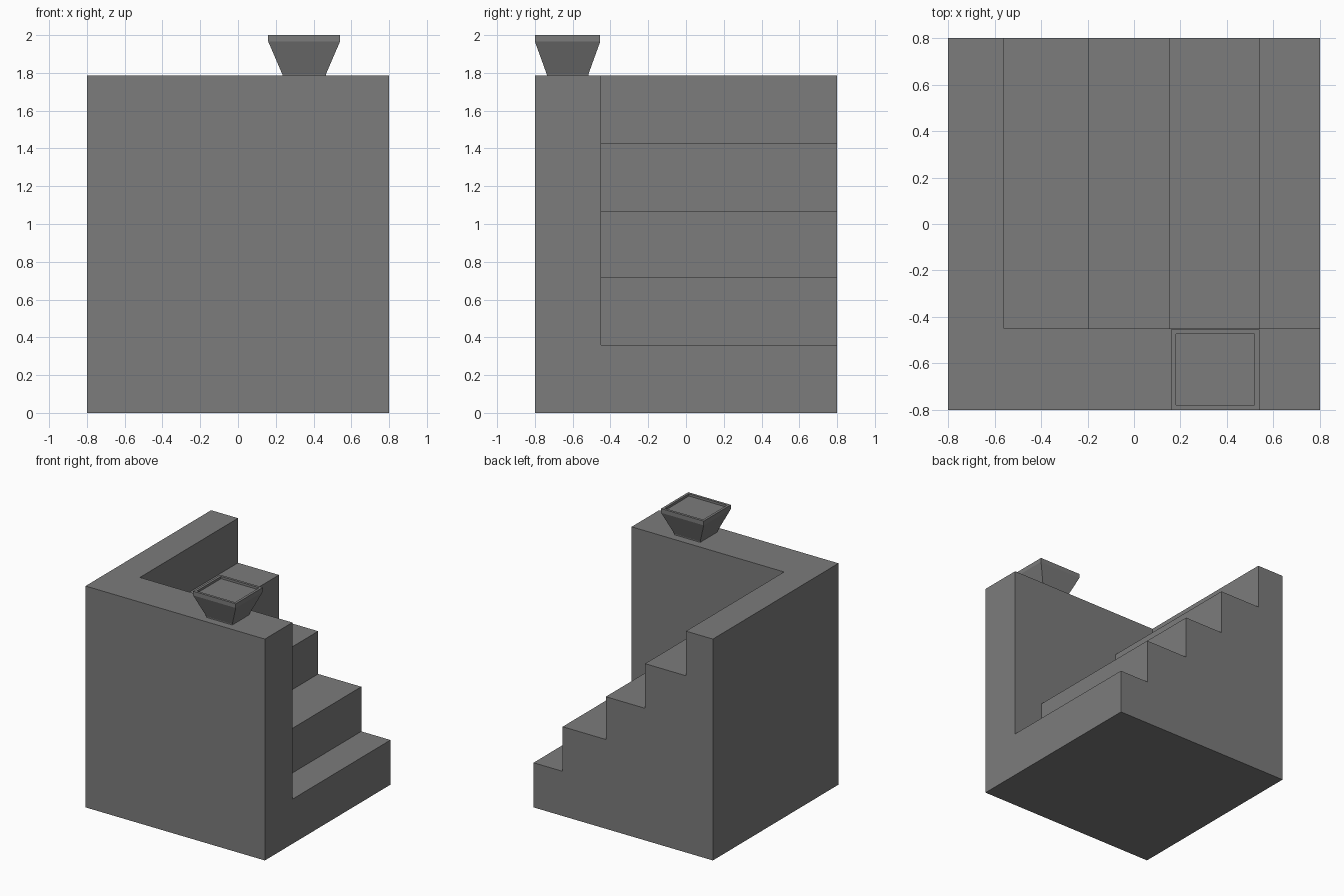
import bpy, bmesh

if "Cube" in bpy.data.objects:
    bpy.data.objects.remove(bpy.data.objects["Cube"])

stone = bpy.data.materials.new("grey stone")
stone.diffuse_color = (0.2, 0.2, 0.2, 1)
stone.use_nodes = True
stone.node_tree.nodes["Principled BSDF"].inputs["Base Color"].default_value = stone.diffuse_color


def make_object(name, bm):
    bmesh.ops.recalc_face_normals(bm, faces=bm.faces)
    mesh = bpy.data.meshes.new(name)
    bm.to_mesh(mesh)
    bm.free()
    mesh.materials.append(stone)
    obj = bpy.data.objects.new(name, mesh)
    bpy.context.collection.objects.link(obj)
    return obj


def prism(name, profile, y0, y1):
    """Extrude an x-z outline along y."""
    bm = bmesh.new()
    face = bm.faces.new([bm.verts.new((x, y0, z)) for x, z in profile])
    ext = bmesh.ops.extrude_face_region(bm, geom=[face])
    verts = [v for v in ext["geom"] if isinstance(v, bmesh.types.BMVert)]
    bmesh.ops.translate(bm, verts=verts, vec=(0, y1 - y0, 0))
    return make_object(name, bm)


# Solid block
H = 1.785
block = prism("stair_block", [(-0.8, 0), (0.8, 0), (0.8, H), (-0.8, H)], -0.8, 0.8)

# Stair-shaped cutter, leaving the front wall and five levels
edges = [-0.56, -0.195, 0.155, 0.54, 1.0]
levels = [1.425, 1.065, 0.72, 0.36]
outline = [(1.0, 2.2), (edges[0], 2.2)]
for i, z in enumerate(levels):
    outline += [(edges[i], z), (edges[i + 1], z)]
cutter = prism("stair_cutter", outline, -0.45, 1.0)
cutter.hide_render = True

cut = block.modifiers.new("cut stairs", 'BOOLEAN')
cut.operation = 'DIFFERENCE'
cut.solver = 'EXACT'
cut.object = cutter
bpy.context.view_layer.objects.active = block
bpy.ops.object.modifier_apply(modifier=cut.name)
bpy.data.objects.remove(cutter)

# Square planter: rings of (half x, half y, z), outside up, then into the recess
rings = [(0.115, 0.11, H), (0.115, 0.11, 1.792), (0.19, 0.173, 1.966),
         (0.19, 0.173, 2.0), (0.17, 0.153, 2.0), (0.17, 0.153, 1.982)]
cx, cy = 0.35, -0.627
bm = bmesh.new()
loops = [[bm.verts.new((cx + sx * hx, cy + sy * hy, z))
          for sx, sy in ((-1, -1), (1, -1), (1, 1), (-1, 1))]
         for hx, hy, z in rings]
for a, b in zip(loops, loops[1:]):
    for k in range(4):
        n = (k + 1) % 4
        bm.faces.new((a[k], a[n], b[n], b[k]))
bm.faces.new(loops[0][::-1])
bm.faces.new(loops[-1])
make_object("planter", bm)
